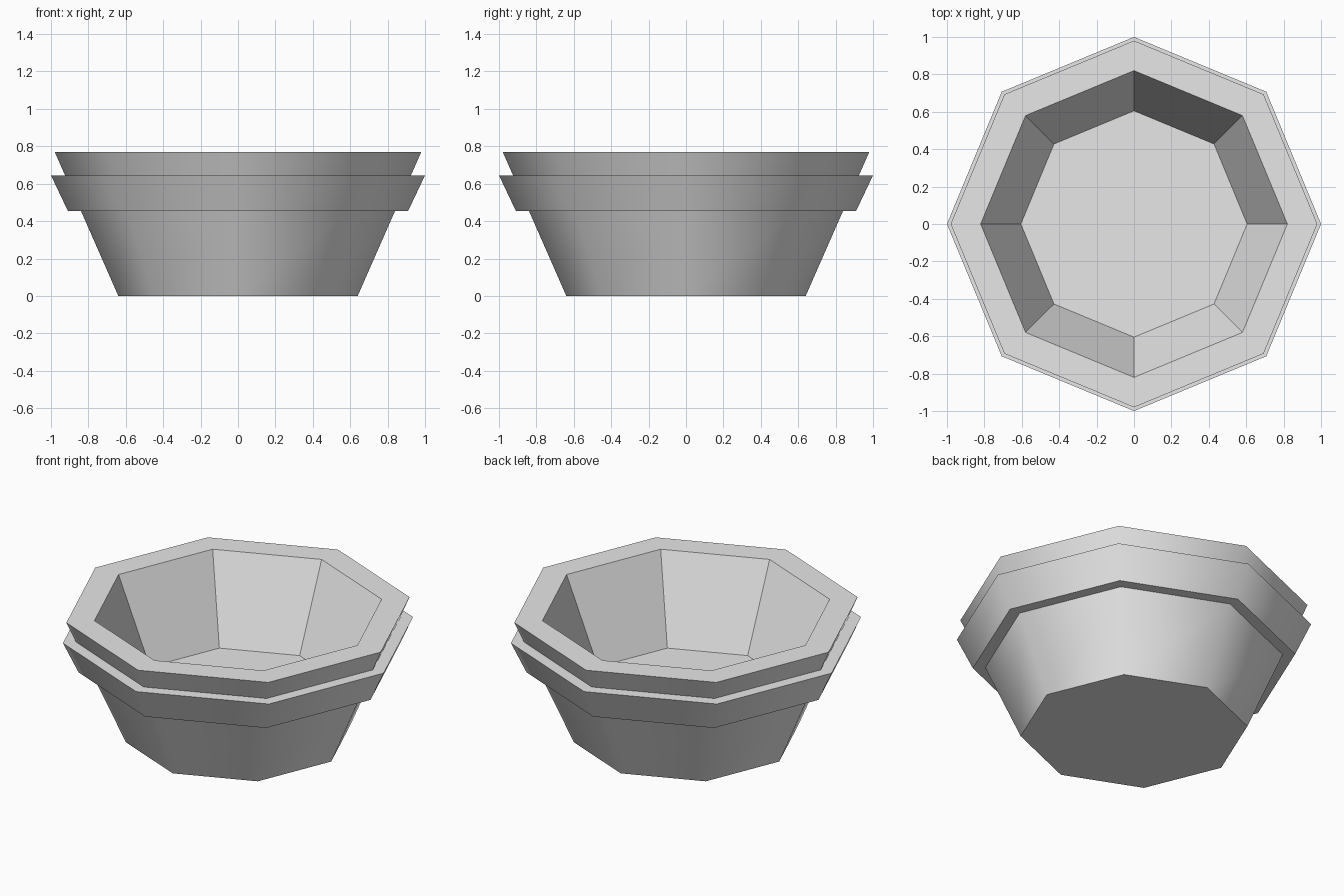
import bpy
import bmesh
from math import cos, sin, tau

SIDES = 8

if "Cube" in bpy.data.objects:
    bpy.data.objects.remove(bpy.data.objects["Cube"], do_unlink=True)

grey = bpy.data.materials.new("light_grey")
grey.use_nodes = True
grey.diffuse_color = (0.8, 0.8, 0.8, 1)
grey.node_tree.nodes["Principled BSDF"].inputs["Base Color"].default_value = (0.8, 0.8, 0.8, 1)

# Profile as (radius, height), from the base up over the rim to the inner floor
outer = [(0.64, 0), (0.84, 0.455), (0.91, 0.455), (1.0, 0.645),
         (0.925, 0.645), (0.98, 0.77)]
inner = [(0.82, 0.77), (0.605, 0.255)]


def ring(bm, radius, height):
    return [bm.verts.new((radius * cos(tau * i / SIDES), radius * sin(tau * i / SIDES), height))
            for i in range(SIDES)]


def build_bowl():
    bm = bmesh.new()
    rings = [ring(bm, r, z) for r, z in outer + inner]

    # Base and inner floor
    bm.faces.new(rings[0][::-1])
    bm.faces.new(rings[-1])

    # Walls, ledges and rim
    for low, high in zip(rings, rings[1:]):
        for i in range(SIDES):
            j = (i + 1) % SIDES
            bm.faces.new((low[i], low[j], high[j], high[i]))
    bm.normal_update()

    # Outer walls shade round; ledges, inside and floor stay flat
    for face in bm.faces:
        centre = face.calc_center_median()
        outward = face.normal.x * centre.x + face.normal.y * centre.y
        face.smooth = outward > 0.1 and abs(face.normal.z) < 0.9
    for edge in bm.edges:
        level = abs(edge.verts[0].co.z - edge.verts[1].co.z) < 0.001
        edge.smooth = not level and all(f.smooth for f in edge.link_faces)

    mesh = bpy.data.meshes.new("flower_pot")
    bm.to_mesh(mesh)
    bm.free()
    mesh.materials.append(grey)
    pot = bpy.data.objects.new("flower_pot", mesh)
    bpy.context.collection.objects.link(pot)


build_bowl()
